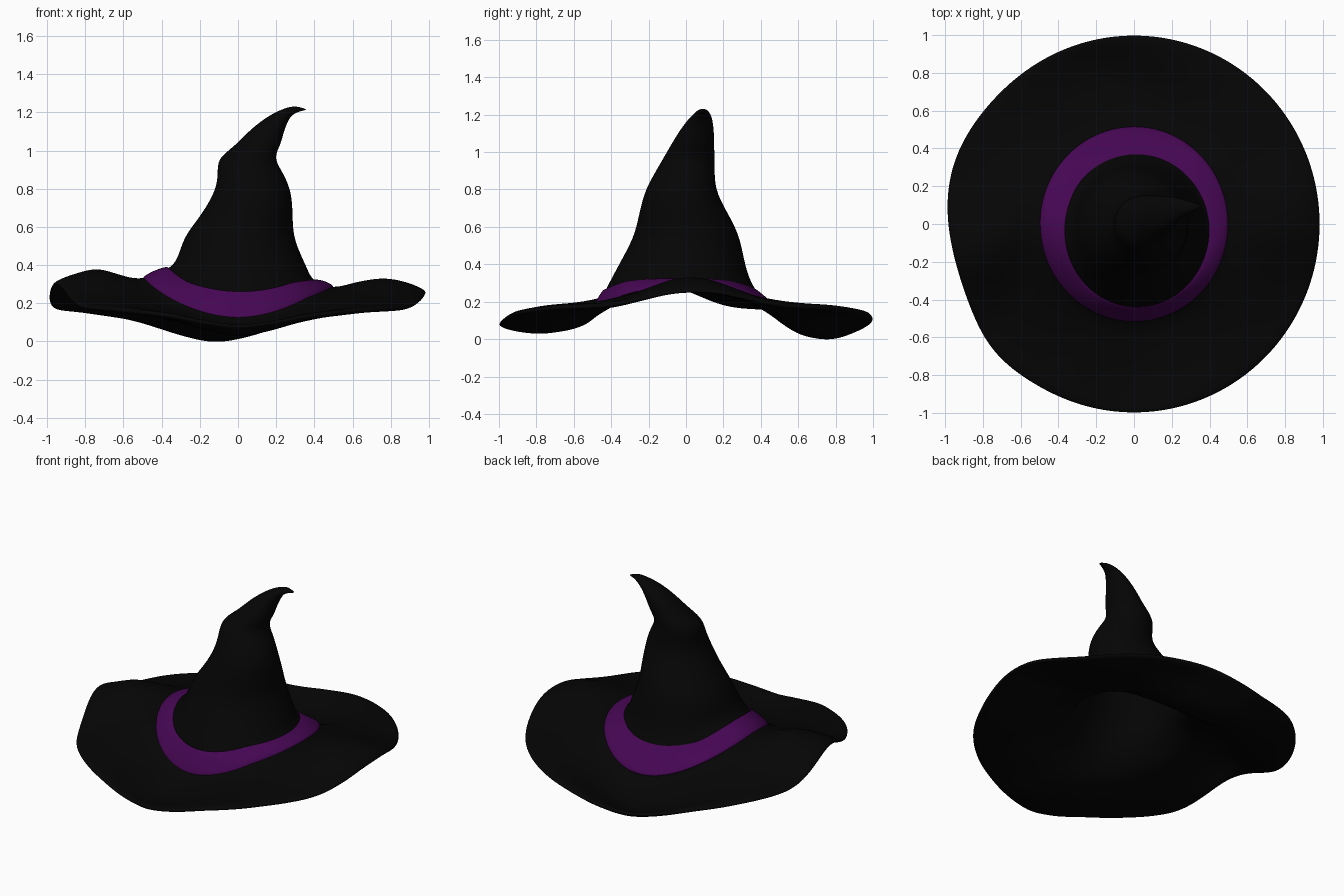
import bpy, bmesh, math

if "Cube" in bpy.data.objects:
    bpy.data.objects.remove(bpy.data.objects["Cube"])

SEG = 64


def lerp_table(x, xs, ys):
    """Interpolate through a short table."""
    if x <= xs[0]:
        return ys[0]
    for i in range(len(xs) - 1):
        if x <= xs[i + 1]:
            t = (x - xs[i]) / (xs[i + 1] - xs[i])
            return ys[i] + (ys[i + 1] - ys[i]) * t
    return ys[-1]


# Brim heights along radius: left, right, front, back and diagonals
RAD = [0.40, 0.50, 0.60, 0.75, 0.88, 1.00]
LEFT = [0.35, 0.32, 0.345, 0.392, 0.372, 0.325]
RIGHT = [0.30, 0.275, 0.308, 0.338, 0.328, 0.275]
FRONT = [0.21, 0.118, 0.083, 0.056, 0.058, 0.092]
BACK = [0.20, 0.12, 0.055, 0.018, 0.038, 0.10]
DIAG = [0.26, 0.218, 0.195, 0.185, 0.186, 0.183]


def saddle(th, left, right, front, back, diag, sharp):
    # the outer folds are turned a little against the axes
    turn = 6.5 - 4 * math.cos(th) + 6 * math.sin(th)
    th -= math.radians(turn) * sharp
    c, s = math.cos(th), math.sin(th)
    fold = math.degrees(math.acos(min(1, abs(c))))
    ridge = lerp_table(fold, [0, 7, 15, 25, 45, 66, 78, 90],
                       [1, 0.88, 0.5, 0.1, 0, -0.32, -0.72, -1])
    g = math.cos(2 * th) * (1 - sharp) + ridge * sharp
    x = right + (left - right) * (1 - c) / 2
    y = front + (back - front) * (1 + s) / 2
    return diag + (x - diag) * max(g, 0) + (y - diag) * max(-g, 0)


def brim_ring(r, drop=0.0):
    vals = [lerp_table(r, RAD, t) for t in (LEFT, RIGHT, FRONT, BACK, DIAG)]
    sharp = min(1, max(0, (r - 0.5) / 0.4))
    out = []
    for i in range(SEG):
        th = 2 * math.pi * i / SEG
        deg = math.degrees(th)
        rx = r * (1 - 0.015 * sharp)
        # flattened left front, bulging left back
        k = 1 + sharp * (0.022 * math.exp(-((deg - 162) / 18) ** 2)
                         - 0.022 * math.exp(-((deg - 198) / 18) ** 2)
                         + 0.015 * math.exp(-((deg - 222) / 12) ** 2))
        out.append((rx * k * math.cos(th), r * k * math.sin(th),
                    saddle(th, *vals, sharp) - drop))
    return out


def crown_base(grow=0.0, lift=0.0):
    out = []
    for i in range(SEG):
        th = 2 * math.pi * i / SEG
        z = saddle(th, 0.38, 0.312, 0.255, 0.265, 0.30, 0)
        out.append((0.015 + (0.375 + grow) * math.cos(th),
                    -0.04 + (0.395 + grow) * math.sin(th), z + lift))
    return out


def tilted_ring(xl, zl, xr, zr, y0, y1, inset=0.0):
    out = []
    for i in range(SEG):
        c, s = math.cos(2 * math.pi * i / SEG), math.sin(2 * math.pi * i / SEG)
        out.append(((xl + xr) / 2 + ((xr - xl) / 2 - inset) * c,
                    (y0 + y1) / 2 + ((y1 - y0) / 2 - inset) * s,
                    (zl + zr) / 2 + (zr - zl) / 2 * c))
    return out


def loft(name, rings, color, closed=False):
    bm = bmesh.new()
    rows = [[bm.verts.new(p) for p in ring] for ring in rings]
    pairs = list(zip(rows, rows[1:])) + ([(rows[-1], rows[0])] if closed else [])
    for a, b in pairs:
        for i in range(SEG):
            j = (i + 1) % SEG
            bm.faces.new((a[i], a[j], b[j], b[i]))
    if not closed:
        for row in (rows[0], rows[-1]):
            mid = [sum(v.co[k] for v in row) / SEG for k in range(3)]
            m = bm.verts.new(mid)
            for i in range(SEG):
                bm.faces.new((row[i], row[(i + 1) % SEG], m))
    bmesh.ops.recalc_face_normals(bm, faces=bm.faces)
    for f in bm.faces:
        f.smooth = True
    me = bpy.data.meshes.new(name)
    bm.to_mesh(me)
    bm.free()
    ob = bpy.data.objects.new(name, me)
    bpy.context.collection.objects.link(ob)
    mat = bpy.data.materials.new(name + "_color")
    mat.diffuse_color = color
    mat.use_nodes = True
    mat.node_tree.nodes["Principled BSDF"].inputs["Base Color"].default_value = mat.diffuse_color
    me.materials.append(mat)
    sub = ob.modifiers.new("smooth", 'SUBSURF')
    sub.levels = sub.render_levels = 2
    return ob


# Crown outline from tip down: left x,z / right x,z / front y / back y
CROWN = [
    (0.352, 1.219, 0.357, 1.213, 0.088, 0.098),
    (0.30, 1.236, 0.318, 1.205, 0.065, 0.115),
    (0.24, 1.222, 0.285, 1.188, 0.045, 0.13),
    (0.15, 1.178, 0.263, 1.16, 0.005, 0.143),
    (0.053, 1.10, 0.238, 1.095, -0.045, 0.15),
    (-0.02, 1.02, 0.224, 1.03, -0.088, 0.151),
    (-0.108, 0.96, 0.184, 0.96, -0.125, 0.152),
    (-0.105, 0.88, 0.24, 0.88, -0.172, 0.153),
    (-0.115, 0.79, 0.284, 0.775, -0.225, 0.16),
    (-0.20, 0.65, 0.286, 0.64, -0.255, 0.24),
    (-0.285, 0.55, 0.292, 0.53, -0.28, 0.29),
    (-0.315, 0.43, 0.365, 0.38, -0.355, 0.313),
]

# Hat body: outer crown, brim top, rim, brim underside, hollow crown
T = 0.033
rings = [tilted_ring(*row) for row in CROWN]
rings.append(crown_base())
rings += [brim_ring(r) for r in (0.50, 0.60, 0.68, 0.76, 0.84, 0.92, 0.985)]
rings.append(brim_ring(1.006, T / 2))
rings += [brim_ring(r, T) for r in (0.985, 0.92, 0.84, 0.76, 0.68, 0.60, 0.49)]
rings.append(crown_base(-0.03, -0.025))
rings += [tilted_ring(*row, inset=0.03) for row in reversed(CROWN[5:])]
loft("hat_body", rings, (0.0015, 0.0015, 0.0015, 1))

# Purple band lying around the foot of the crown
lower = [(x * 0.99, y * 1.025, z) for x, y, z in brim_ring(0.505)]
upper = crown_base(0.004, 0.008)


def band_ring(t, lift):
    return [tuple(a[k] + (b[k] - a[k]) * t + (lift if k == 2 else 0)
                  for k in range(3)) for a, b in zip(lower, upper)]


loft("hat_band", [band_ring(t, h) for t, h in
                  ((0, -0.012), (0, 0.012), (0.08, 0.02), (0.5, 0.022),
                   (0.92, 0.01), (1, 0.002), (1, -0.03))],
     (0.06, 0.002, 0.085, 1), closed=True)
